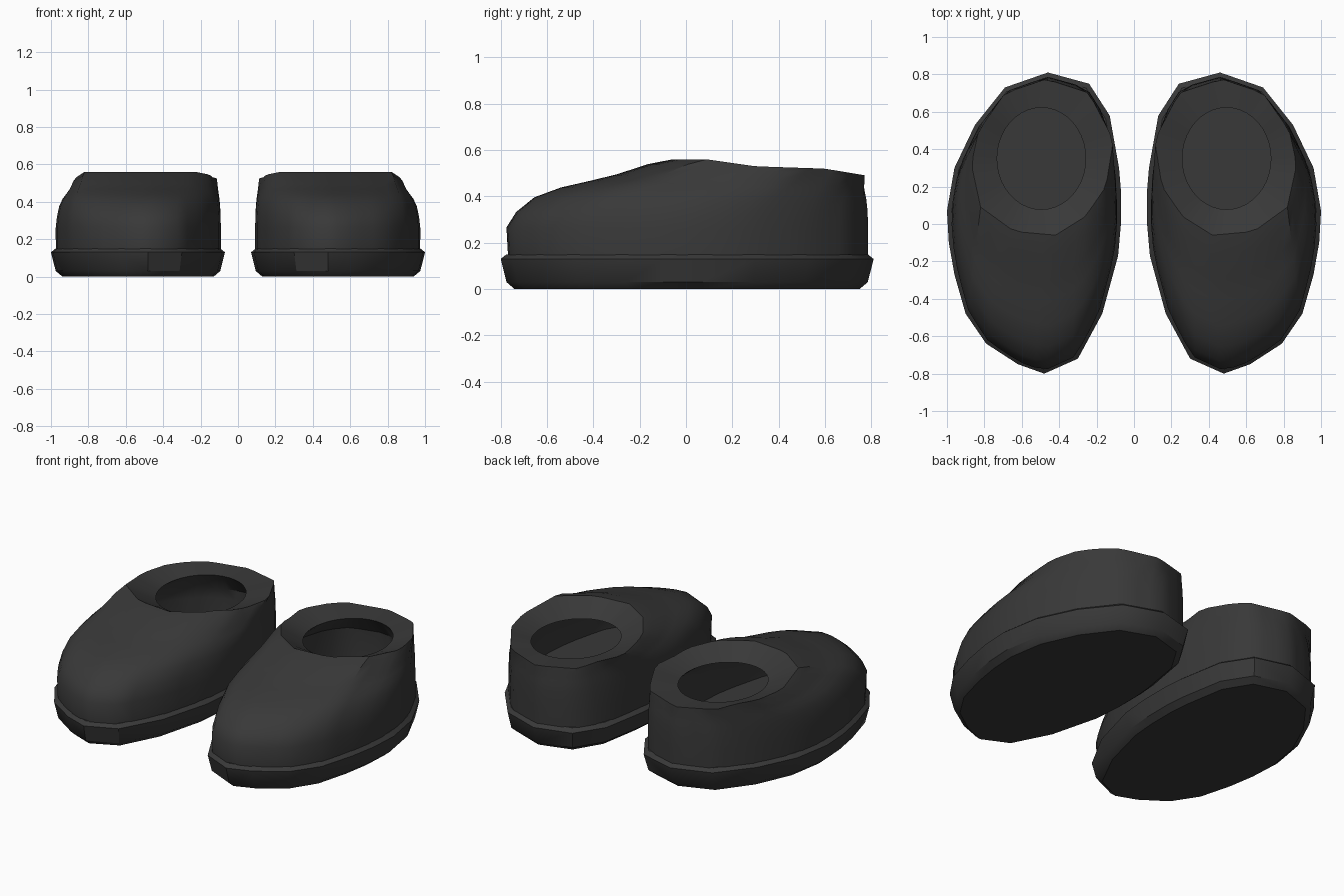
import bpy, math

if "Cube" in bpy.data.objects:
    bpy.data.objects.remove(bpy.data.objects["Cube"])

black = bpy.data.materials.new("soft black")
black.diffuse_color = (0.04, 0.04, 0.04, 1)
black.use_nodes = True
black.node_tree.nodes["Principled BSDF"].inputs["Base Color"].default_value = black.diffuse_color

N = 40
# plan outlines of the right-hand slipper, counter-clockwise
SOLE = [(.48, -.80), (.62, -.75), (.79, -.64), (.90, -.48), (.96, -.27), (.99, -.10), (1.0, .07),
        (.96, .30), (.85, .53), (.69, .73), (.46, .81), (.24, .75), (.13, .58), (.08, .30),
        (.07, .18), (.07, 0), (.085, -.17), (.17, -.48), (.30, -.72)]
COLLAR = [(.42, -.06), (.64, -.04), (.82, .09), (.87, .32), (.83, .50), (.69, .70), (.47, .775),
          (.24, .70), (.11, .45), (.15, .20), (.26, .04)]


def resample(poly, cx, cy, rx, ry):
    """Cast N rays from a centre onto the polygon."""
    out = []
    for k in range(N):
        a = 2 * math.pi * k / N - math.pi / 2
        dx, dy = rx * math.cos(a), ry * math.sin(a)
        for (x0, y0), (x1, y1) in zip(poly, poly[1:] + poly[:1]):
            ex, ey = x1 - x0, y1 - y0
            det = ex * dy - ey * dx
            if abs(det) < 1e-9:
                continue
            t = (ex * (y0 - cy) - ey * (x0 - cx)) / det
            s = (dx * (y0 - cy) - dy * (x0 - cx)) / det
            if t > 0 and -1e-6 <= s <= 1 + 1e-6:
                out.append((cx + dx * t, cy + dy * t))
                break
    return out


def inset(ring, d):
    """Shrink a plan ring by about d on every side."""
    return [(.53 + (x - .53) * (1 - d / .465), y * (1 - d / .80)) for x, y in ring]


def loft(name, rings, cap):
    verts = [v for r in rings for v in r]
    n = len(rings[0])
    faces = [(j * n + i, j * n + (i + 1) % n, (j + 1) * n + (i + 1) % n, (j + 1) * n + i)
             for j in range(len(rings) - 1) for i in range(n)]
    if cap:
        faces += [tuple(reversed(range(n))), tuple(range(len(verts) - n, len(verts)))]
    me = bpy.data.meshes.new(name)
    me.from_pydata(verts, [], faces)
    me.materials.append(black)
    me.polygons.foreach_set("use_smooth", [True] * len(me.polygons))
    me.set_sharp_from_angle(angle=math.radians(35))
    ob = bpy.data.objects.new(name, me)
    bpy.context.collection.objects.link(ob)
    ob.modifiers.new("pair", 'MIRROR')     # the other foot
    return ob


# sole with bevelled bottom and a small ledge; its top is the insole
loft("sole", [[(x, y, z) for x, y in inset(SOLE, d)]
              for d, z in ((.06, 0), (.025, .03), (0, .13), (.025, .15))], True)

# upper: curved rows from the sole to the collar
base = inset(resample(SOLE, .53, 0, .465, .80), .022)
collar = resample(COLLAR, .48, .36, .38, .415)
PROFILE = [(-.06, .56), (.09, .56), (.30, .53), (.60, .52), (.78, .49)]


def collar_z(y):
    for (a, za), (b, zb) in zip(PROFILE, PROFILE[1:]):
        if y <= b:
            return za + (zb - za) * max(0, (y - a) / (b - a))
    return PROFILE[-1][1]


def row(f, g, thick=0):
    ring = [(bx + (cx - bx) * f, by + (cy - by) * f) for (bx, by), (cx, cy) in zip(base, collar)]
    ring = inset(ring, thick) if thick else ring
    return [(x, y, .14 + (collar_z(c[1]) - .14) * g - thick) for (x, y), c in zip(ring, collar)]


rings = [row(f, g) for f, g in ((0, 0), (-.01, .3), (.05, .46), (.16, .61), (.32, .71),
                                (.5, .78), (.66, .845), (.85, .95), (1, 1))]
# foot opening, sunk below the collar edge
angles = [2 * math.pi * k / N - math.pi / 2 for k in range(N)]
rings.append([(.495 + .237 * math.cos(a), .35 + .272 * math.sin(a), .485) for a in angles])
# hollow inside
rings += [row(.5, .78, .05), row(.16, .61, .05), row(0, .35, .05),
          [(x, y, .14) for x, y in inset(base, .05)]]
loft("upper", rings, False)
